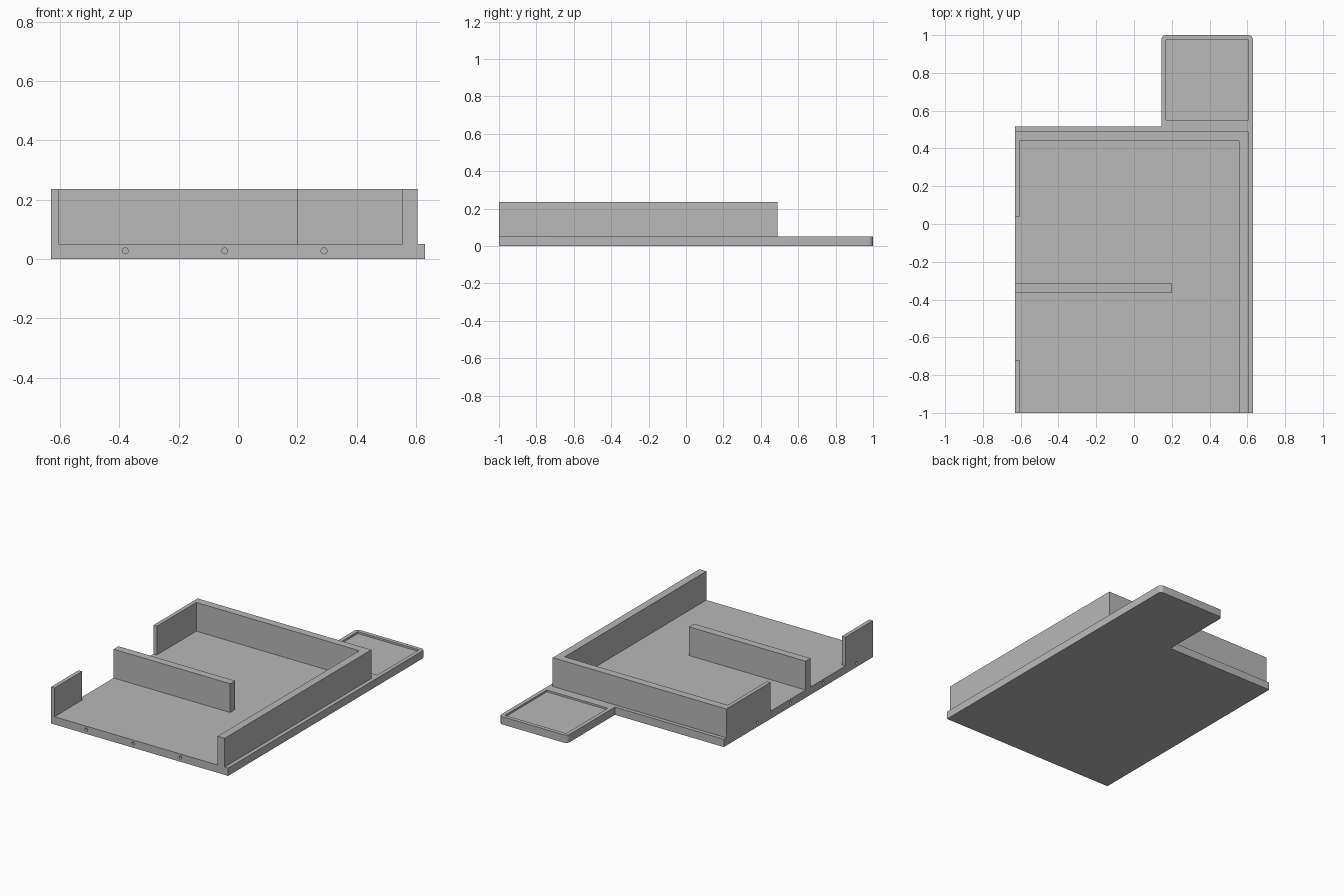
import bpy, bmesh
from math import cos, sin, radians, pi
from mathutils import Matrix

cube = bpy.data.objects.get("Cube")
if cube:
    bpy.data.objects.remove(cube, do_unlink=True)

BASE, TOP = 0.05, 0.235          # plate thickness, wall top
L, R, F = -0.63, 0.63, -1.0      # left, right and front limits
T = 0.05                         # thick wall
LIP = 0.025                      # ledge, thin wall and tab rim width

grey = bpy.data.materials.new("grey_plastic")
grey.use_nodes = True
colour = (0.48, 0.48, 0.48, 1)
grey.diffuse_color = colour
grey.node_tree.nodes["Principled BSDF"].inputs["Base Color"].default_value = colour


def finish(name, bm):
    bmesh.ops.recalc_face_normals(bm, faces=bm.faces)
    mesh = bpy.data.meshes.new(name)
    bm.to_mesh(mesh)
    bm.free()
    mesh.materials.append(grey)
    obj = bpy.data.objects.new(name, mesh)
    bpy.context.scene.collection.objects.link(obj)
    return obj


def prism(name, outline, z0, z1):
    """Extrude a flat outline between two heights."""
    bm = bmesh.new()
    face = bm.faces.new([bm.verts.new((x, y, z0)) for x, y in outline])
    up = bmesh.ops.extrude_face_region(bm, geom=[face])["geom"]
    bmesh.ops.translate(bm, vec=(0, 0, z1 - z0),
                        verts=[v for v in up if isinstance(v, bmesh.types.BMVert)])
    return finish(name, bm)


def rect(x0, x1, y0, y1):
    return [(x0, y0), (x1, y0), (x1, y1), (x0, y1)]


def arc(cx, cy, r, start):
    return [(cx + r * cos(radians(start + a)), cy + r * sin(radians(start + a)))
            for a in range(0, 91, 15)]


# Base plate with a rounded tab at the back
tab_x, plate_y, tab_y = 0.145, 0.515, 1.0
outline = [(L, F), (R, F)]
outline += arc(R - LIP, tab_y - LIP, LIP, 0)
outline += arc(tab_x + LIP, tab_y - LIP, LIP, 90)
outline += [(tab_x, plate_y), (L, plate_y)]
plate = prism("base_plate", outline, 0, BASE)

# Shallow tray in the tab
cutters = [prism("tray_cutter",
                 rect(tab_x + LIP, R - LIP, plate_y + 0.035, tab_y - LIP),
                 BASE - 0.012, BASE + 0.05)]

# Small round holes along the front and the left edges
bm = bmesh.new()
holes = [((-0.38 + 0.335 * i, F, 0.027), 'X') for i in range(3)]
holes += [((L, -0.83 + 0.335 * i, 0.027), 'Y') for i in range(4)]
for place, axis in holes:
    bmesh.ops.create_cone(bm, cap_ends=True, segments=20, radius1=0.01, radius2=0.01,
                          depth=0.1, matrix=Matrix.Translation(place)
                          @ Matrix.Rotation(pi / 2, 4, axis))
cutters.append(finish("hole_cutter", bm))

for cutter in cutters:
    cutter.hide_render = True
    mod = plate.modifiers.new("cut", 'BOOLEAN')
    mod.operation, mod.solver, mod.object = 'DIFFERENCE', 'EXACT', cutter

# Bake the cuts and drop the cutters
graph = bpy.context.evaluated_depsgraph_get()
cut_mesh = bpy.data.meshes.new_from_object(plate.evaluated_get(graph))
plate.modifiers.clear()
plate.data = cut_mesh
for cutter in cutters:
    bpy.data.objects.remove(cutter, do_unlink=True)

# Continuous wall: right side, back and the rear part of the left side
wx, wy = R - LIP, plate_y - LIP
prism("outer_wall", [(wx - T, F), (wx, F), (wx, wy), (L, wy), (L, 0.04),
                     (L + LIP, 0.04), (L + LIP, wy - T), (wx - T, wy - T)], BASE, TOP)

# Short wall at the front left and the inner divider
prism("front_side_wall", rect(L, L + LIP, F, -0.72), BASE, TOP)
prism("divider_wall", rect(L, 0.2, -0.365, -0.315), BASE, TOP)

# Smooth the rounded corners and holes, keep the edges sharp
bpy.ops.object.select_all(action='DESELECT')
plate.select_set(True)
bpy.context.view_layer.objects.active = plate
bpy.ops.object.shade_smooth_by_angle(angle=radians(30))
